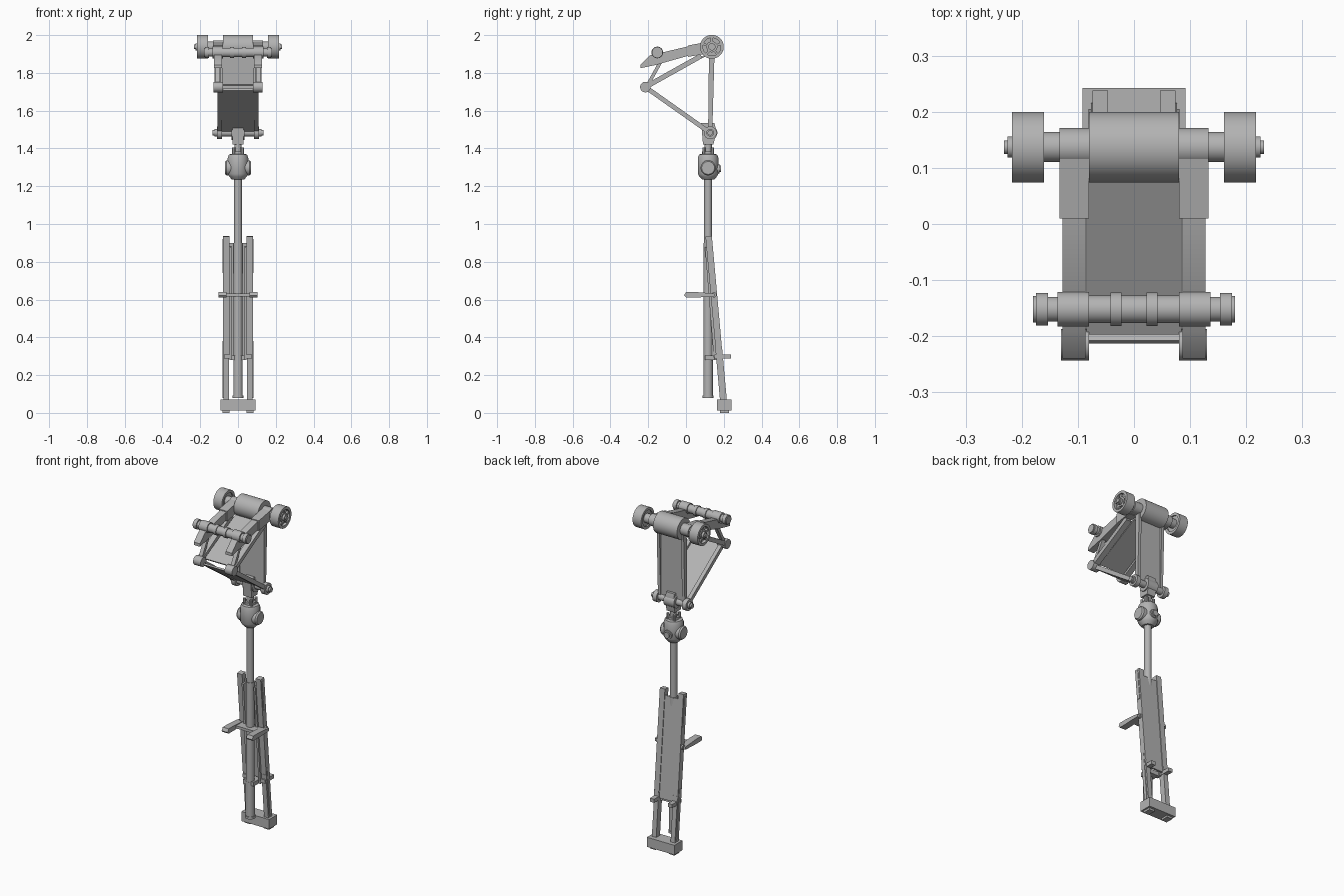
import bpy, bmesh, math
from mathutils import Vector

cube = bpy.data.objects.get("Cube")
if cube:
    bpy.data.objects.remove(cube, do_unlink=True)

grey = bpy.data.materials.new("plain grey")
grey.use_nodes = True
colour = (0.45, 0.45, 0.45, 1)
grey.diffuse_color = colour
grey.node_tree.nodes["Principled BSDF"].inputs["Base Color"].default_value = colour


def finish(name, bm):
    bmesh.ops.recalc_face_normals(bm, faces=bm.faces)
    mesh = bpy.data.meshes.new(name)
    bm.to_mesh(mesh)
    bm.free()
    mesh.materials.append(grey)
    for p in mesh.polygons:
        p.use_smooth = True
    mesh.set_sharp_from_angle(angle=math.radians(35))
    ob = bpy.data.objects.new(name, mesh)
    bpy.context.collection.objects.link(ob)
    return ob


def prism(name, pts, x0, x1):
    """Side outline of (y, z) points extruded across x."""
    bm = bmesh.new()
    a = [bm.verts.new((x0, y, z)) for y, z in pts]
    b = [bm.verts.new((x1, y, z)) for y, z in pts]
    bm.faces.new(a)
    bm.faces.new(b[::-1])
    n = len(pts)
    for i in range(n):
        j = (i + 1) % n
        bm.faces.new((a[i], b[i], b[j], a[j]))
    return finish(name, bm)


def bar(name, p, q, t, x0, x1, t2=None):
    """Straight bar in the side plane from p to q, thickness t to t2."""
    p, q = Vector(p), Vector(q)
    d = (q - p).normalized()
    n = Vector((-d.y, d.x))
    u, v = n * t / 2, n * (t if t2 is None else t2) / 2
    return prism(name, [p + u, q + v, q - v, p - u], x0, x1)


def lathe(name, axis, centre, prof, seg=32, tube=False):
    """Turned part: (distance along axis, radius) profile."""
    bm = bmesh.new()
    c = Vector(centre)
    rings = []
    for t, r in prof:
        ring = []
        for i in range(seg):
            a = math.tau * (i + 0.5) / seg
            u, v = r * math.cos(a), r * math.sin(a)
            off = {"x": (t, u, v), "y": (u, t, v), "z": (u, v, t)}[axis]
            ring.append(bm.verts.new(c + Vector(off)))
        rings.append(ring)
    pairs = list(zip(rings, rings[1:]))
    if tube:
        pairs.append((rings[-1], rings[0]))
    else:
        bm.faces.new(rings[0])
        bm.faces.new(rings[-1])
    for a, b in pairs:
        for i in range(seg):
            j = (i + 1) % seg
            bm.faces.new((a[i], a[j], b[j], b[i]))
    return finish(name, bm)


def steps(*parts):
    """Stepped profile from (start, end, radius) parts."""
    return [(t, r) for a, b, r in parts for t in (a, b)]


def both(fn, name, *args):
    """Make a left part, then its mirrored right twin."""
    ob = fn("left_" + name, *args)
    bm = bmesh.new()
    bm.from_mesh(ob.data)
    for v in bm.verts:
        v.co.x *= -1
    finish("right_" + name, bm)


def box(name, x0, x1, y0, y1, z0, z1):
    return prism(name, [(y0, z0), (y1, z0), (y1, z1), (y0, z1)], x0, x1)


# Key points in the side plane
top, front, low = (0.137, 1.938), (-0.215, 1.725), (0.128, 1.483)
AX = 0.117

# Top drum, axle and wheels
lathe("top_drum", "x", (0, *top), steps((-0.08, 0.08, 0.063)))
lathe("top_axle", "x", (0, *top), steps((-0.232, -0.225, 0.012), (-0.225, -0.19, 0.019),
      (-0.19, 0.19, 0.027), (0.19, 0.225, 0.019), (0.225, 0.232, 0.012)))
both(lathe, "wheel_rim", "x", (0, *top),
     [(0.16, 0.063), (0.217, 0.063), (0.217, 0.047), (0.16, 0.047)], 40, True)
both(lathe, "wheel_disc", "x", (0, *top), steps((0.168, 0.2, 0.048)))
both(lathe, "wheel_hub_ring", "x", (0, *top), steps((0.19, 0.212, 0.029)))
for k in range(5):
    a = math.tau * k / 5 + math.pi / 2
    d = Vector((math.cos(a), math.sin(a)))
    both(bar, "wheel_spoke_%d" % (k + 1), Vector(top) + d * 0.02,
         Vector(top) + d * 0.05, 0.012, 0.195, 0.212)
both(lathe, "axle_collar", "x", (0, *top), steps((0.08, 0.133, 0.034)))

# Three panels of the triangular head
bar("upper_panel", (0.1, 1.89), (-0.195, 1.735), 0.008, -0.085, 0.085)
bar("back_panel", (0.13, 1.93), low, 0.012, -0.08, 0.08)
bar("lower_panel", (-0.21, 1.712), low, 0.01, -0.105, 0.105)

# Side arms of the head
both(prism, "upper_arm", [(0.12, 1.965), (0.01, 1.94), (-0.19, 1.893), (-0.24, 1.843),
     (-0.24, 1.825), (-0.16, 1.842), (0.01, 1.89), (0.12, 1.9)], 0.086, 0.127)
both(prism, "arm_bracket", [(0.13, 1.967), (0.01, 1.945), (0.01, 1.885), (0.13, 1.905)],
     0.08, 0.133)
both(bar, "middle_arm", (0.08, 1.89), front, 0.026, 0.09, 0.125)
both(bar, "brace", (-0.2, 1.74), (-0.12, 1.885), 0.018, 0.095, 0.118)
both(bar, "lower_arm", front, low, 0.024, 0.085, 0.108)
both(bar, "back_arm", top, low, 0.03, 0.072, 0.09, 0.022)
both(lathe, "front_knuckle", "x", (0, *front), steps((0.08, 0.13, 0.028)))

# Front cross shaft with collars
half = [(0, 0.032, 0.025), (0.022, 0.042, 0.03), (0.042, 0.08, 0.025),
        (0.08, 0.136, 0.031), (0.136, 0.153, 0.022), (0.153, 0.175, 0.029),
        (0.175, 0.18, 0.024)]
half[0] = (0, 0.022, 0.025)
prof = steps(*half)[1:]
lathe("front_shaft", "x", (0, -0.152, 1.908), [(-t, r) for t, r in prof[::-1]] + prof)

# Lower roller and its bracket
half = steps((0, 0.085, 0.02), (0.085, 0.112, 0.034), (0.112, 0.124, 0.02),
             (0.124, 0.134, 0.014))[1:]
lathe("lower_roller", "x", (0, *low), [(-t, r) for t, r in half[::-1]] + half)
lathe("bracket_hub", "x", (0, *low), steps((-0.035, 0.035, 0.038)))
prism("bracket", [(0.08, 1.535), (0.15, 1.535), (0.162, 1.49), (0.145, 1.42), (0.09, 1.42),
      (0.085, 1.48)], -0.028, 0.028)
lathe("bracket_neck", "z", (0, AX, 0), steps((1.36, 1.385, 0.032), (1.385, 1.44, 0.02)), 16)
for k in range(4):
    a = math.tau * (k + 0.5) / 4
    lathe("joint_bolt_%d" % (k + 1), "z",
          (0.032 * math.cos(a), AX + 0.032 * math.sin(a), 0), steps((1.36, 1.405, 0.009)), 8)

# Round joint with side discs and rear knob
lathe("joint_body", "z", (0, AX, 0), [(1.235, 0.032), (1.25, 0.046), (1.265, 0.055),
      (1.35, 0.055), (1.368, 0.048), (1.372, 0.03)], 24)
lathe("joint_discs", "x", (0, AX, 1.297), [(-0.068, 0.034), (-0.06, 0.04),
      (0.06, 0.04), (0.068, 0.034)])
lathe("joint_knob", "y", (0, AX, 1.292), steps((0.04, 0.06, 0.026), (0.06, 0.069, 0.018)), 20)

# Pole
lathe("pole", "z", (0, AX, 0), steps((0.078, 0.092, 0.029), (0.092, 0.3, 0.025),
      (0.3, 0.9, 0.024), (0.9, 1.25, 0.021)), 24)


# Leaning stand: rails, channels and plate
def lean(z, off=0):
    return (0.12 + (0.935 - z) * 0.09 + off, z)


both(bar, "rail", lean(0.935), lean(0.3), 0.034, 0.045, 0.079)
both(bar, "leg", lean(0.34), lean(0.05), 0.036, 0.048, 0.077)
both(bar, "rail_rib", lean(0.92), lean(0.74), 0.016, 0.078, 0.082)
both(bar, "leg_rib", lean(0.38), lean(0.08), 0.016, 0.076, 0.081)
bar("stand_plate", lean(0.9, 0.008), lean(0.3, 0.008), 0.01, -0.06, 0.06)
both(bar, "plate_lip", lean(0.88, -0.01), lean(0.28, -0.016), 0.03, 0.034, 0.046)
both(box, "rear_stop", 0.046, 0.074, 0.15, 0.238, 0.288, 0.31)
box("pole_clip", -0.035, 0.035, 0.1, 0.17, 0.28, 0.305)
both(lathe, "rail_bolt", "x", (0, *lean(0.625)), steps((0.07, 0.088, 0.014)), 12)

# Foot pads and their crossbar
both(prism, "foot_pad", [(-0.01, 0.622), (0.0, 0.64), (0.05, 0.64), (0.15, 0.632),
     (0.15, 0.615), (0.05, 0.611), (0.0, 0.611)], 0.062, 0.102)
box("foot_crossbar", -0.065, 0.065, 0.07, 0.14, 0.616, 0.632)

# Base block with small feet
box("base_block", -0.092, 0.092, 0.165, 0.242, 0.012, 0.07)
both(box, "base_foot", 0.045, 0.082, 0.18, 0.228, 0, 0.015)
